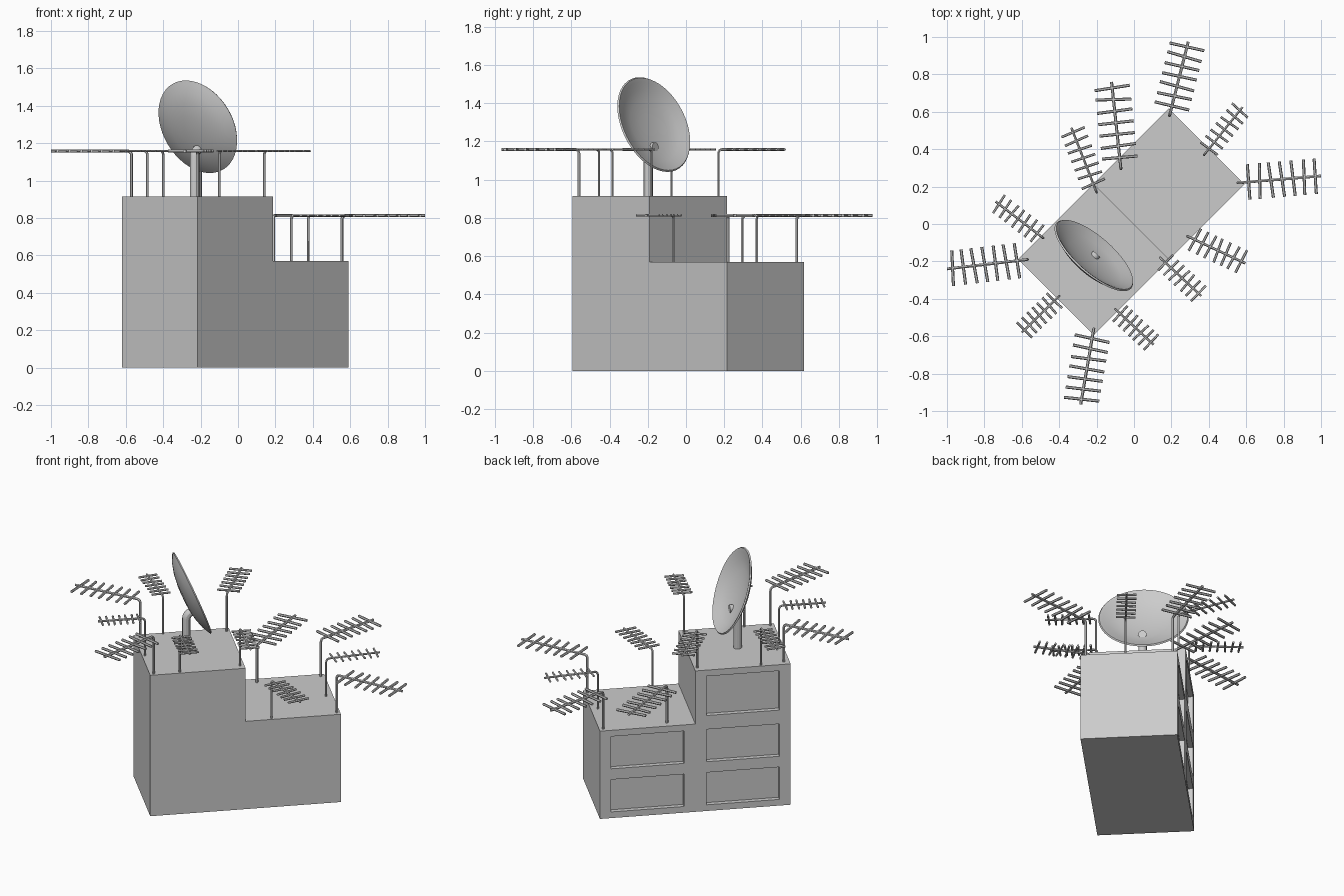
import bpy, bmesh, math, random
from mathutils import Vector, Matrix

random.seed(4)
if "Cube" in bpy.data.objects:
    bpy.data.objects.remove(bpy.data.objects["Cube"])

grey = bpy.data.materials.new("plain_grey")
grey.use_nodes = True
grey.diffuse_color = (0.6, 0.6, 0.6, 1)
grey.node_tree.nodes["Principled BSDF"].inputs["Base Color"].default_value = (0.6, 0.6, 0.6, 1)


def add(name, data):
    obj = bpy.data.objects.new(name, data)
    bpy.context.scene.collection.objects.link(obj)
    data.materials.append(grey)
    return obj


def activate(obj):
    bpy.ops.object.select_all(action='DESELECT')
    obj.select_set(True)
    bpy.context.view_layer.objects.active = obj


def mesh_object(name, bm):
    bmesh.ops.recalc_face_normals(bm, faces=bm.faces)
    me = bpy.data.meshes.new(name)
    bm.to_mesh(me)
    bm.free()
    return add(name, me)


def tubes(name, runs, sides=2):
    """Each run is (points, radius); all runs become one mesh."""
    cu = bpy.data.curves.new(name, 'CURVE')
    cu.dimensions = '3D'
    cu.bevel_depth = 1
    cu.bevel_resolution = sides
    cu.use_fill_caps = True
    for pts, radius in runs:
        sp = cu.splines.new('POLY')
        sp.points.add(len(pts) - 1)
        for p, co in zip(sp.points, pts):
            p.co = (*co, 1)
            p.radius = radius
    obj = add(name, cu)
    activate(obj)
    bpy.ops.object.convert(target='MESH')
    bpy.ops.object.shade_smooth_by_angle()
    return obj


def bent_path(foot, direction, top, bend, reach):
    """Upright that curves over into a level run."""
    pts = [foot]
    for i in range(6):
        a = math.radians(18 * i)
        pts.append(Vector((foot.x, foot.y, top - bend + bend * math.sin(a)))
                   + direction * bend * (1 - math.cos(a)))
    pts.append(Vector((foot.x, foot.y, top)) + direction * reach)
    return pts


# Stepped building block, turned diagonally
HIGH, LOW, HALF_L, HALF_W = 0.915, 0.57, 0.57, 0.286
place = Matrix.Translation((-0.015, 0.0125, 0)) @ Matrix.Rotation(math.radians(45), 4, 'Z')
outline = [(-HALF_L, 0), (HALF_L, 0), (HALF_L, LOW), (0, LOW), (0, HIGH), (-HALF_L, HIGH)]
bm = bmesh.new()
face = bm.faces.new([bm.verts.new((x, -HALF_W, z)) for x, z in outline])
side = bmesh.ops.extrude_face_region(bm, geom=[face])
bmesh.ops.translate(bm, vec=(0, 2 * HALF_W, 0),
                    verts=[g for g in side["geom"] if isinstance(g, bmesh.types.BMVert)])
building = mesh_object("building", bm)
building.matrix_world = place

# Recessed window panels on the rear wall
ROWS = [(0.04, 0.25), (0.32, 0.53), (0.62, 0.875)]
bm = bmesh.new()
for x, rows in ((-0.285, ROWS), (0.285, ROWS[:2])):
    for z0, z1 in rows:
        bmesh.ops.create_cube(bm, size=1, matrix=Matrix.Translation((x, HALF_W, (z0 + z1) / 2))
                              @ Matrix.Diagonal((0.435, 0.06, z1 - z0, 1)))
cutter = mesh_object("window_cutter", bm)
cutter.matrix_world = place
cutter.hide_render = True
mod = building.modifiers.new("windows", 'BOOLEAN')
mod.operation = 'DIFFERENCE'
mod.solver = 'EXACT'
mod.object = cutter
activate(building)
bpy.ops.object.modifier_apply(modifier="windows")
bpy.data.objects.remove(cutter)

# Dish: shallow bowl with a lip, spun from its section
section = [(0, -0.05), (0.08, -0.047), (0.15, -0.037), (0.21, -0.02), (0.25, 0), (0.266, 0.008),
           (0.26, 0.016), (0.24, 0.009), (0.2, -0.01), (0.14, -0.026), (0.07, -0.035), (0, -0.038)]
bm = bmesh.new()
pts = [bm.verts.new((r, 0, z)) for r, z in section]
edges = [bm.edges.new(p) for p in zip(pts, pts[1:])]
bmesh.ops.spin(bm, geom=pts + edges, axis=(0, 0, 1), cent=(0, 0, 0),
               angle=math.tau, steps=48, use_duplicate=False)
bmesh.ops.remove_doubles(bm, verts=bm.verts, dist=0.0005)
dish = mesh_object("dish", bm)
aim = Vector((0.614, 0.70, 0.366))
dish.matrix_world = Matrix.Translation((-0.22, -0.175, 1.285)) @ aim.to_track_quat('Z', 'Y').to_matrix().to_4x4()
activate(dish)
bpy.ops.object.shade_smooth_by_angle(angle=math.radians(60))

# Dish post, hooked over into the back of the bowl
tubes("dish_post", [(bent_path(Vector((-0.232, -0.198, HIGH - 0.01)),
                               Vector((0.66, 0.75, 0)), 1.17, 0.04, 0.05), 0.025)], 4)


# Roof aerials: mast foot, boom tip, crossbar length, roof height
def aerial(name, foot, tip, width, roof):
    start = Vector((*foot, roof - 0.01))
    run = Vector((tip[0] - foot[0], tip[1] - foot[1], 0))
    reach = run.length
    out = run.normalized()
    across = Vector((-out.y, out.x, 0))
    top = roof + 0.243
    thick = 0.004 + 0.022 * width
    runs = [(bent_path(start, out, top, 0.02, reach), thick)]
    count = 7
    for i in range(count):
        mid = Vector((*foot, top)) + out * reach * (0.13 + 0.80 * i / (count - 1))
        skew = (across + out * random.uniform(-0.08, 0.08)) * width / 2
        runs.append(([mid - skew, mid + skew], thick))
    tubes(name, runs, 1)


BIG, MID, SMALL = 0.19, 0.135, 0.115
AERIALS = [
    ("high_right_corner", (-0.57, -0.19), (-1.0, -0.24), BIG, HIGH),
    ("high_front_corner", (-0.215, -0.56), (-0.285, -0.965), BIG, HIGH),
    ("high_rear_step", (-0.2, 0.17), (-0.335, 0.515), MID, HIGH),
    ("high_front_step", (0.14, -0.18), (0.36, -0.385), SMALL, HIGH),
    ("high_front_middle", (-0.1, -0.455), (0.105, -0.645), SMALL, HIGH),
    ("high_end_middle", (-0.4, -0.385), (-0.6, -0.58), SMALL, HIGH),
    ("high_rear_middle", (-0.485, -0.075), (-0.74, 0.12), SMALL, HIGH),
    ("low_rear_step", (-0.07, 0.295), (-0.12, 0.76), BIG, LOW),
    ("low_back_corner", (0.19, 0.58), (0.29, 0.975), BIG, LOW),
    ("low_left_corner", (0.555, 0.22), (1.0, 0.257), BIG, LOW),
    ("low_end_middle", (0.375, 0.37), (0.58, 0.625), SMALL, LOW),
    ("low_front_middle", (0.285, -0.065), (0.595, -0.21), MID, LOW),
]
for where, *spec in AERIALS:
    aerial("aerial_" + where, *spec)
